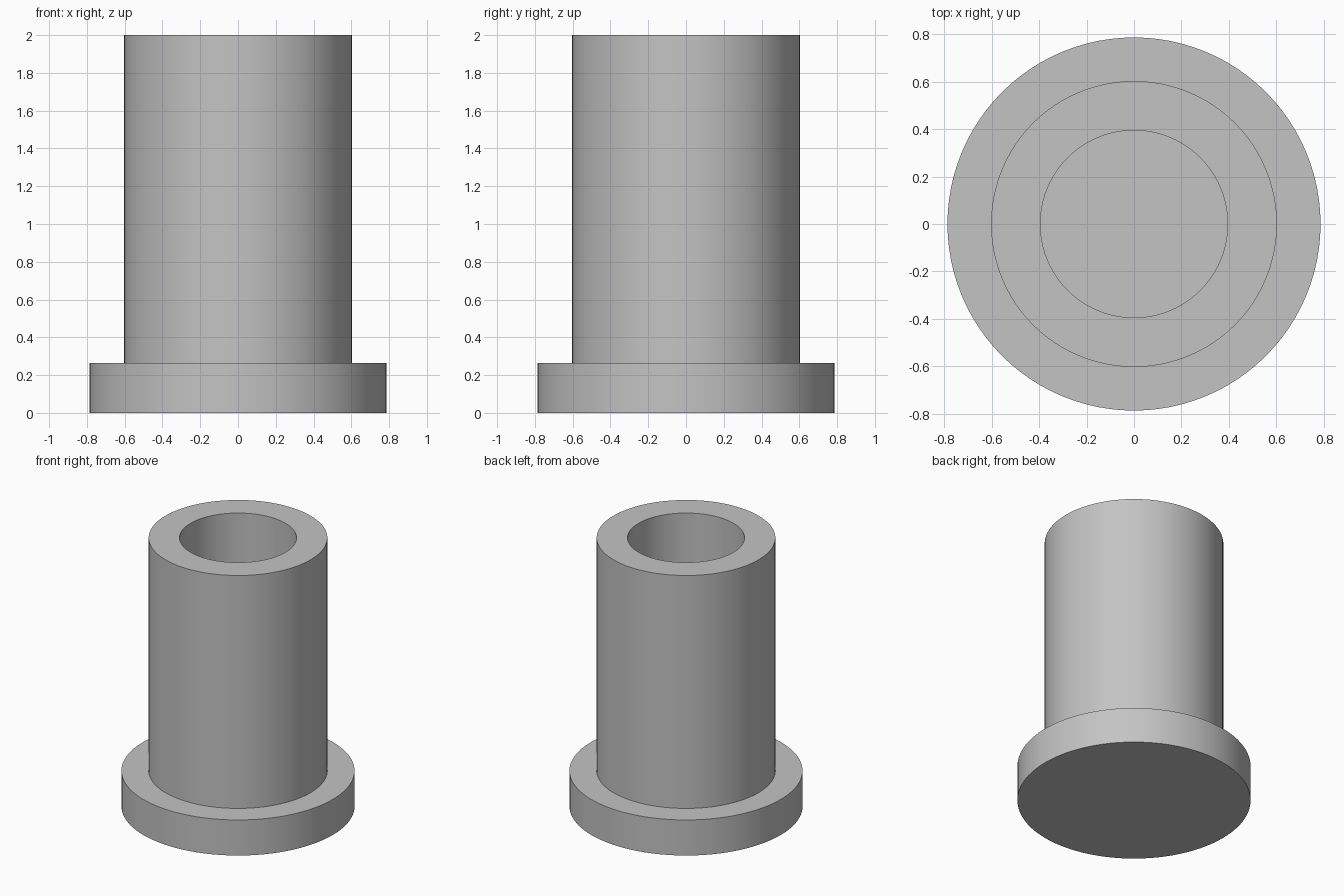
import bpy
import bmesh
import math
from mathutils import Matrix

cube = bpy.data.objects.get("Cube")
if cube:
    bpy.data.objects.remove(cube, do_unlink=True)

SEGMENTS = 96
FLANGE_RADIUS, FLANGE_TOP = 0.787, 0.265
TUBE_RADIUS, BORE_RADIUS, HEIGHT = 0.603, 0.395, 2.0

# Plain grey finish
grey = bpy.data.materials.new("grey")
grey.use_nodes = True
colour = (0.55, 0.55, 0.55, 1.0)
grey.diffuse_color = colour
grey.node_tree.nodes["Principled BSDF"].inputs["Base Color"].default_value = colour


def lathe(name, profile):
    """Revolve a (radius, height) profile about z; cap its two open ends."""
    bm = bmesh.new()
    rings = []
    for radius, z in profile:
        ring = bmesh.ops.create_circle(
            bm, segments=SEGMENTS, radius=radius,
            matrix=Matrix.Translation((0, 0, z)))["verts"]
        rings.append(ring)
    for low, high in zip(rings, rings[1:]):
        for i in range(SEGMENTS):
            j = (i + 1) % SEGMENTS
            bm.faces.new((low[i], low[j], high[j], high[i]))
    bm.faces.new(rings[0])
    bm.faces.new(rings[-1])
    bmesh.ops.recalc_face_normals(bm, faces=bm.faces[:])
    mesh = bpy.data.meshes.new(name)
    bm.to_mesh(mesh)
    bm.free()
    mesh.materials.append(grey)
    obj = bpy.data.objects.new(name, mesh)
    bpy.context.collection.objects.link(obj)
    bpy.ops.object.select_all(action="DESELECT")
    obj.select_set(True)
    bpy.context.view_layer.objects.active = obj
    bpy.ops.object.shade_smooth_by_angle(angle=math.radians(30))
    return obj


# Flanged sleeve with a blind bore that ends at the top of the flange
lathe("flanged_sleeve", [
    (FLANGE_RADIUS, 0),
    (FLANGE_RADIUS, FLANGE_TOP),
    (TUBE_RADIUS, FLANGE_TOP),
    (TUBE_RADIUS, HEIGHT),
    (BORE_RADIUS, HEIGHT),
    (BORE_RADIUS, FLANGE_TOP),
])
